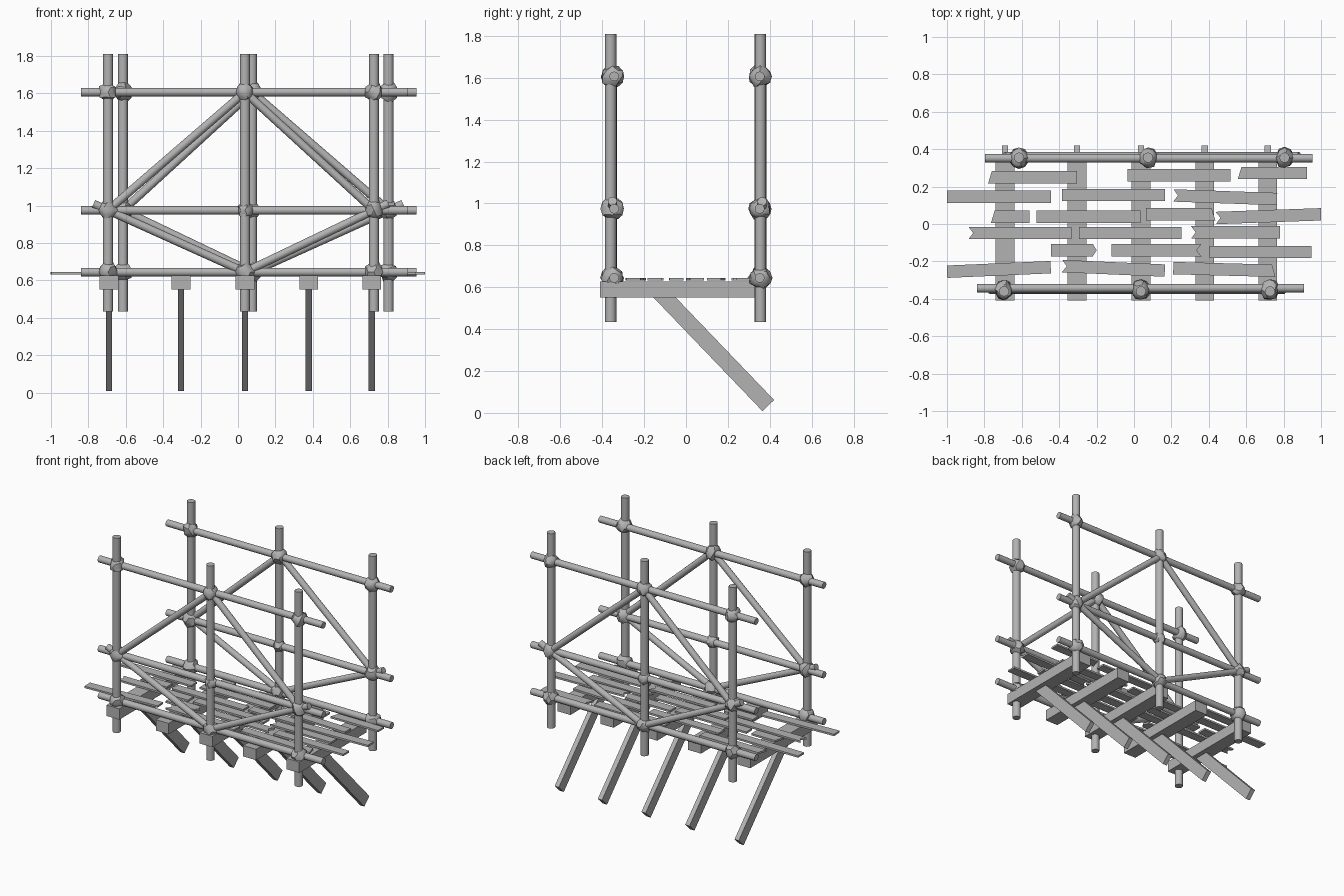
import bpy, bmesh, math, random
from mathutils import Vector, Matrix

random.seed(4)
if "Cube" in bpy.data.objects:
    bpy.data.objects.remove(bpy.data.objects["Cube"])

wood = bpy.data.materials.new("grey wood")
wood.use_nodes = True
GREY = (0.45, 0.45, 0.45, 1)
wood.diffuse_color = GREY
wood.node_tree.nodes["Principled BSDF"].inputs["Base Color"].default_value = GREY


def finish(bm, name, smooth=None):
    bmesh.ops.recalc_face_normals(bm, faces=bm.faces)
    mesh = bpy.data.meshes.new(name)
    bm.to_mesh(mesh)
    bm.free()
    mesh.materials.append(wood)
    ob = bpy.data.objects.new(name, mesh)
    bpy.context.collection.objects.link(ob)
    if smooth:
        bpy.ops.object.select_all(action='DESELECT')
        ob.select_set(True)
        bpy.context.view_layer.objects.active = ob
        bpy.ops.object.shade_smooth_by_angle(angle=math.radians(smooth))
    return ob


def pole(name, a, b, radius, overshoot=0):
    """Round pole from a to b, running past a by the overshoot."""
    a, b = Vector(a), Vector(b)
    a = a - (b - a).normalized() * overshoot
    d = b - a
    bm = bmesh.new()
    m = Matrix.Translation((a + b) / 2) @ d.to_track_quat('Z', 'Y').to_matrix().to_4x4()
    bmesh.ops.create_cone(bm, cap_ends=True, segments=14, radius1=radius,
                          radius2=radius, depth=d.length, matrix=m)
    return finish(bm, name, 40)


def box(name, centre, size, tilt=0):
    bm = bmesh.new()
    m = Matrix.Translation(centre) @ Matrix.Rotation(tilt, 4, 'X') @ Matrix.Diagonal((*size, 1))
    bmesh.ops.create_cube(bm, size=1, matrix=m)
    return finish(bm, name)


def knot(name, centre, radius):
    """Lumpy rope lashing."""
    bm = bmesh.new()
    bmesh.ops.create_icosphere(bm, subdivisions=2, radius=radius)
    for v in bm.verts:
        v.co *= random.uniform(0.88, 1.16)
        v.co.x *= 0.92
    bmesh.ops.translate(bm, verts=bm.verts, vec=centre)
    return finish(bm, name, 35)


def plank(name, x0, x1, y, turn=0, left=(0, 0, 0), right=(0, 0, 0)):
    """Flat board; left and right give the broken end's bite at bottom, middle, top."""
    h, w, z = (x1 - x0) / 2, 0.033, 0.632
    sides = (-w, 0, w)
    outline = [(h - r, s) for s, r in zip(sides, right)]
    outline += [(l - h, s) for s, l in reversed(list(zip(sides, left)))]
    bm = bmesh.new()
    face = bm.faces.new([bm.verts.new((px, py, 0)) for px, py in outline])
    top = bmesh.ops.extrude_face_region(bm, geom=[face])["geom"]
    bmesh.ops.translate(bm, vec=(0, 0, 0.013),
                        verts=[g for g in top if isinstance(g, bmesh.types.BMVert)])
    m = Matrix.Translation(((x0 + x1) / 2, y, z)) @ Matrix.Rotation(math.radians(turn), 4, 'Z')
    bm.transform(m)
    return finish(bm, name)


# Two railing frames: posts, rails, lashings and braces
LOW, MID, HIGH = 0.645, 0.975, 1.607
frames = {
    "front": (-0.36, -0.343, -0.352, (-0.695, 0.037, 0.727), (-0.84, 0.91)),
    "back": (0.355, 0.352, 0.364, (-0.615, 0.075, 0.805), (-0.797, 0.955)),
}
for side, (post_y, rail_y, brace_y, posts, ends) in frames.items():
    for i, x in enumerate(posts):
        pole(f"{side}_post_{i}", (x, post_y, 0.435), (x, post_y, 1.81), 0.027)
        for z in (LOW, MID, HIGH):
            size = 0.044 if z == MID and i == 1 else 0.052
            knot(f"{side}_lashing", (x, (post_y + rail_y) / 2, z), size)
    for z in (LOW, MID, HIGH):
        pole(f"{side}_rail", (ends[0], rail_y, z), (ends[1], rail_y, z), 0.023)
    for x in (posts[0], posts[2]):
        outer = (x, brace_y, MID)
        pole(f"{side}_upper_brace", outer, (posts[1], brace_y, HIGH), 0.022)
        pole(f"{side}_lower_brace", outer, (posts[1], brace_y, LOW), 0.022, 0.085)

# Cross beams with slanted struts below
for x in (-0.69, -0.305, 0.037, 0.378, 0.715):
    box("cross_beam", (x, -0.035, 0.589), (0.1, 0.75, 0.077))
    top, foot = Vector((x, -0.13, 0.58)), Vector((x, 0.393, 0.035))
    d = foot - top
    box("strut", (top + foot) / 2, (0.033, d.length, 0.077), math.atan2(d.z, d.y))

# Deck of worn planks, row by row
notch, point, slant = (0, 0.025, 0), (0.02, 0, 0.02), (0, 0.01, 0.02)
deck = [
    (-0.78, -0.305, 0.25, 0, slant), (-0.035, 0.515, 0.26), (0.555, 0.925, 0.273, 0, slant),
    (-1, -0.445, 0.145), (-0.385, 0.165, 0.155), (0.21, 0.765, 0.143, -2, notch),
    (-0.765, -0.56, 0.038, 0, slant), (-0.52, 0.035, 0.038),
    (0.065, 0.435, 0.052, 0, (0, 0, 0), slant), (0.437, 1, 0.042, 2, notch),
    (-0.885, -0.335, -0.048, 0, notch), (-0.295, 0.255, -0.048),
    (0.305, 0.78, -0.045, 0, notch),
    (-0.445, -0.2, -0.14, 0, (0, 0, 0), point),
    (-0.12, 0.36, -0.14, 0, (0, 0, 0), notch), (0.405, 0.95, -0.15),
    (-1, -0.445, -0.243, 2.5), (-0.385, 0.165, -0.237, -2.5, notch),
    (0.21, 0.757, -0.243, -1.5, (0, 0, 0), slant),
]
for i, board in enumerate(deck):
    plank(f"deck_plank_{i}", *board)
